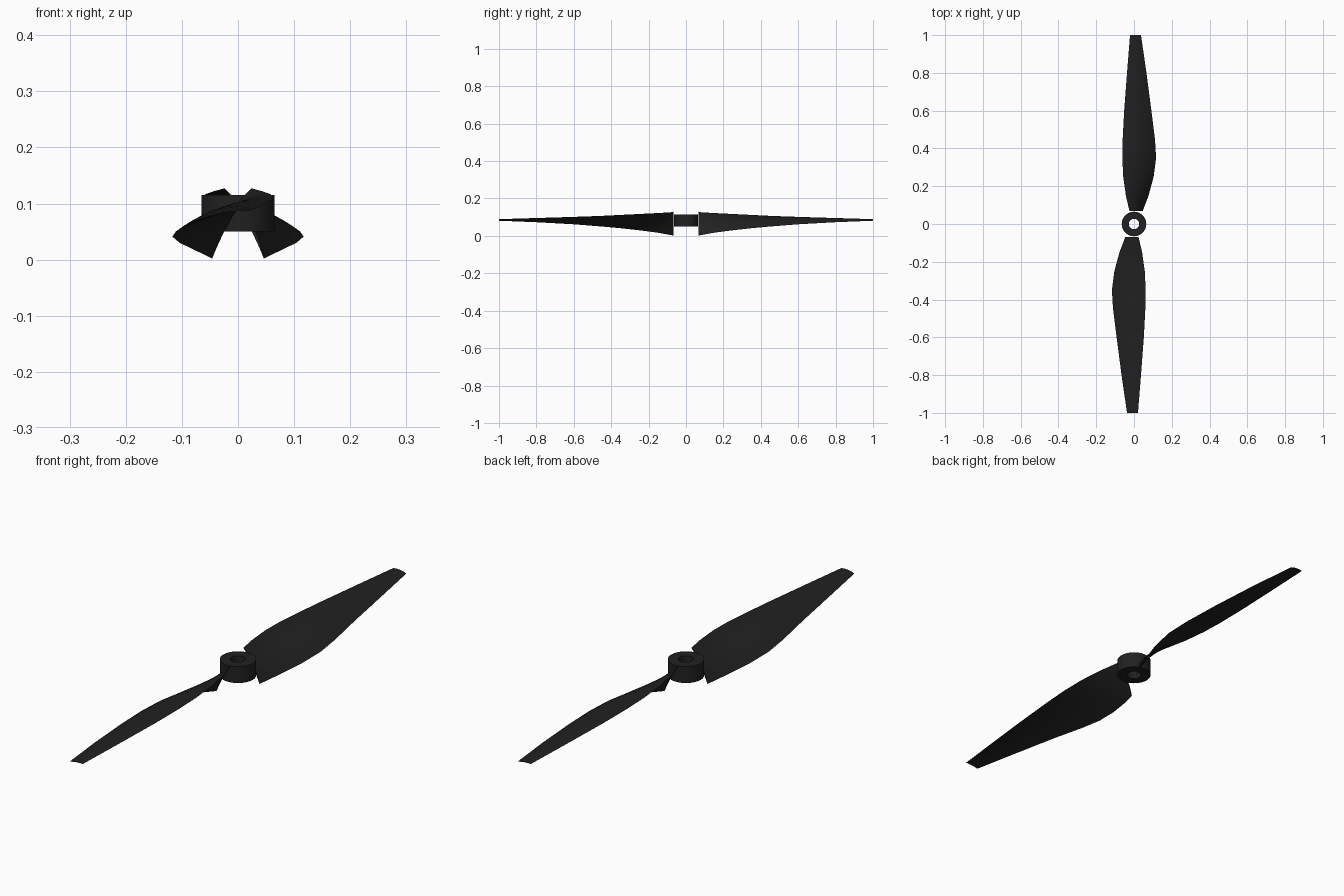
import bpy, bmesh, math
from mathutils import Matrix, Vector

cube = bpy.data.objects.get("Cube")
if cube:
    bpy.data.objects.remove(cube)

black = bpy.data.materials.new("matte black")
black.use_nodes = True
black.diffuse_color = (0.015, 0.015, 0.015, 1)
black.node_tree.nodes["Principled BSDF"].inputs["Base Color"].default_value = black.diffuse_color


def finish(bm, name, angle):
    bmesh.ops.recalc_face_normals(bm, faces=bm.faces)
    mesh = bpy.data.meshes.new(name)
    bm.to_mesh(mesh)
    bm.free()
    mesh.materials.append(black)
    obj = bpy.data.objects.new(name, mesh)
    bpy.context.collection.objects.link(obj)
    bpy.ops.object.select_all(action="DESELECT")
    obj.select_set(True)
    bpy.context.view_layer.objects.active = obj
    bpy.ops.object.shade_smooth_by_angle(angle=math.radians(angle))
    return obj


def loft(bm, rings, closed):
    """Bridge neighbouring rings of points with quads, capping open ends."""
    rows = [[bm.verts.new(p) for p in ring] for ring in rings]
    n = len(rows[0])
    pairs = list(zip(rows, rows[1:])) + ([(rows[-1], rows[0])] if closed else [])
    for a, b in pairs:
        for i in range(n):
            j = (i + 1) % n
            bm.faces.new((a[i], a[j], b[j], b[i]))
    if not closed:
        bm.faces.new(rows[0])
        bm.faces.new(rows[-1])


# Hub: a short tube around the shaft hole
SIDES = 48
bm = bmesh.new()
profile = [(0.065, 0.05), (0.065, 0.115), (0.027, 0.115), (0.027, 0.05)]
loft(bm, [[(r * math.cos(a), r * math.sin(a), z)
           for a in (2 * math.pi * k / SIDES for k in range(SIDES))]
          for r, z in profile], True)
finish(bm, "hub", 30)

# Blade stations: span, then x and z of the upper edge, x and z of the lower edge
STATIONS = [
    (0.068, -0.024, 0.127, 0.046, 0.002),
    (0.15, -0.043, 0.122, 0.077, 0.017),
    (0.25, -0.057, 0.117, 0.104, 0.030),
    (0.35, -0.062, 0.112, 0.117, 0.041),
    (0.45, -0.060, 0.107, 0.111, 0.050),
    (0.6, -0.052, 0.101, 0.092, 0.062),
    (0.8, -0.037, 0.094, 0.066, 0.073),
    (1.0, -0.021, 0.087, 0.037, 0.081),
]
STEPS = 10


def section(y, x0, z0, x1, z1):
    """Thin cambered airfoil between the two edges of the blade."""
    start, end = Vector((x0, y, z0)), Vector((x1, y, z1))
    chord = end - start
    up = Vector((-chord.z, 0, chord.x))

    def point(t, height):
        return start + chord * t + up * height * 4 * t * (1 - t)

    upper = [point(k / STEPS, 0.085) for k in range(STEPS + 1)]
    lower = [point(k / STEPS, 0.035) for k in range(STEPS - 1, 0, -1)]
    return upper + lower


# Two blades, the second turned half way round the hub
for name, turn in (("back_blade", 0), ("front_blade", math.pi)):
    bm = bmesh.new()
    loft(bm, [section(*s) for s in STATIONS], False)
    bm.transform(Matrix.Rotation(turn, 4, "Z"))
    finish(bm, name, 35)
